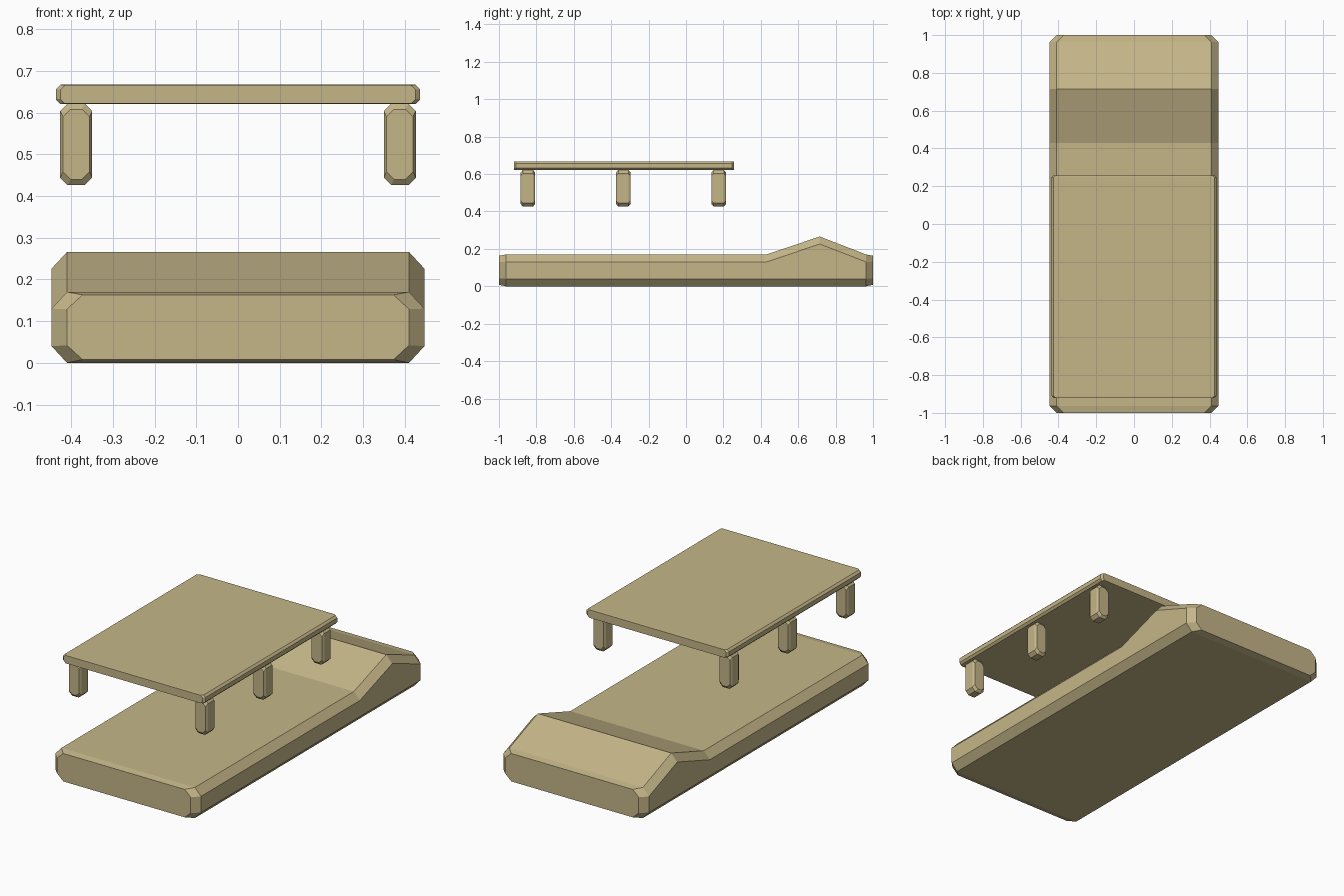
import bpy, bmesh

if "Cube" in bpy.data.objects:
    bpy.data.objects.remove(bpy.data.objects["Cube"])


def section(hx, z0, z1, cx, cz):
    """Octagon cross-section in x/z."""
    return [(-hx + cx, z0), (hx - cx, z0), (hx, z0 + cz), (hx, z1 - cz),
            (hx - cx, z1), (-hx + cx, z1), (-hx, z1 - cz), (-hx, z0 + cz)]


def loft(name, stations, cx=0.0, x=0.0, mat=None):
    """Skin octagons along y; each station is (y, half width, z0, z1, cx, cz)."""
    bm = bmesh.new()
    rings = [[bm.verts.new((x + px, s[0], pz)) for px, pz in section(*s[1:])]
             for s in stations]
    for a, b in zip(rings, rings[1:]):
        for i in range(8):
            j = (i + 1) % 8
            bm.faces.new((a[i], a[j], b[j], b[i]))
    bm.faces.new(rings[0][::-1])
    bm.faces.new(rings[-1])
    bmesh.ops.recalc_face_normals(bm, faces=bm.faces)
    me = bpy.data.meshes.new(name)
    bm.to_mesh(me)
    bm.free()
    me.materials.append(mat)
    ob = bpy.data.objects.new(name, me)
    bpy.context.collection.objects.link(ob)
    return ob


def chamfered_bar(name, y0, y1, hx, z0, z1, c, end_y, end_x, end_z, x=0.0):
    """Bar with chamfered long edges and inset ends."""
    full = (hx, z0, z1, c, c)
    end = (hx - end_x, z0 + end_z, z1 - end_z, c, c)
    return loft(name, [(y0, *end), (y0 + end_y, *full),
                       (y1 - end_y, *full), (y1, *end)], x=x, mat=tan)


tan = bpy.data.materials.new("tan")
tan.diffuse_color = (0.56, 0.47, 0.25, 1)
tan.use_nodes = True
tan.node_tree.nodes["Principled BSDF"].inputs["Base Color"].default_value = tan.diffuse_color

# Base slab with raised ridge near the back
B = (0.037, 0.04)
loft("base", [
    (-1.0, 0.41, 0.008, 0.163, 0.037, 0.034),
    (-0.963, 0.447, 0, 0.17, *B),
    (0.43, 0.447, 0, 0.17, *B),
    (0.715, 0.447, 0, 0.266, *B),
    (0.963, 0.447, 0, 0.17, *B),
    (1.0, 0.41, 0.008, 0.163, 0.037, 0.034),
], mat=tan)

# Flat top panel
chamfered_bar("top_panel", -0.92, 0.257, 0.437, 0.621, 0.667, 0.011,
              0.01, 0.011, 0.001)

# Three posts on each side
for side, label in ((-1, "left"), (1, "right")):
    for i, y in enumerate((-0.845, -0.335, 0.175)):
        chamfered_bar(f"{label}_post_{i + 1}", y - 0.039, y + 0.039, 0.0385,
                      0.426, 0.622, 0.018, 0.012, 0.007, 0.014,
                      x=side * 0.388)
